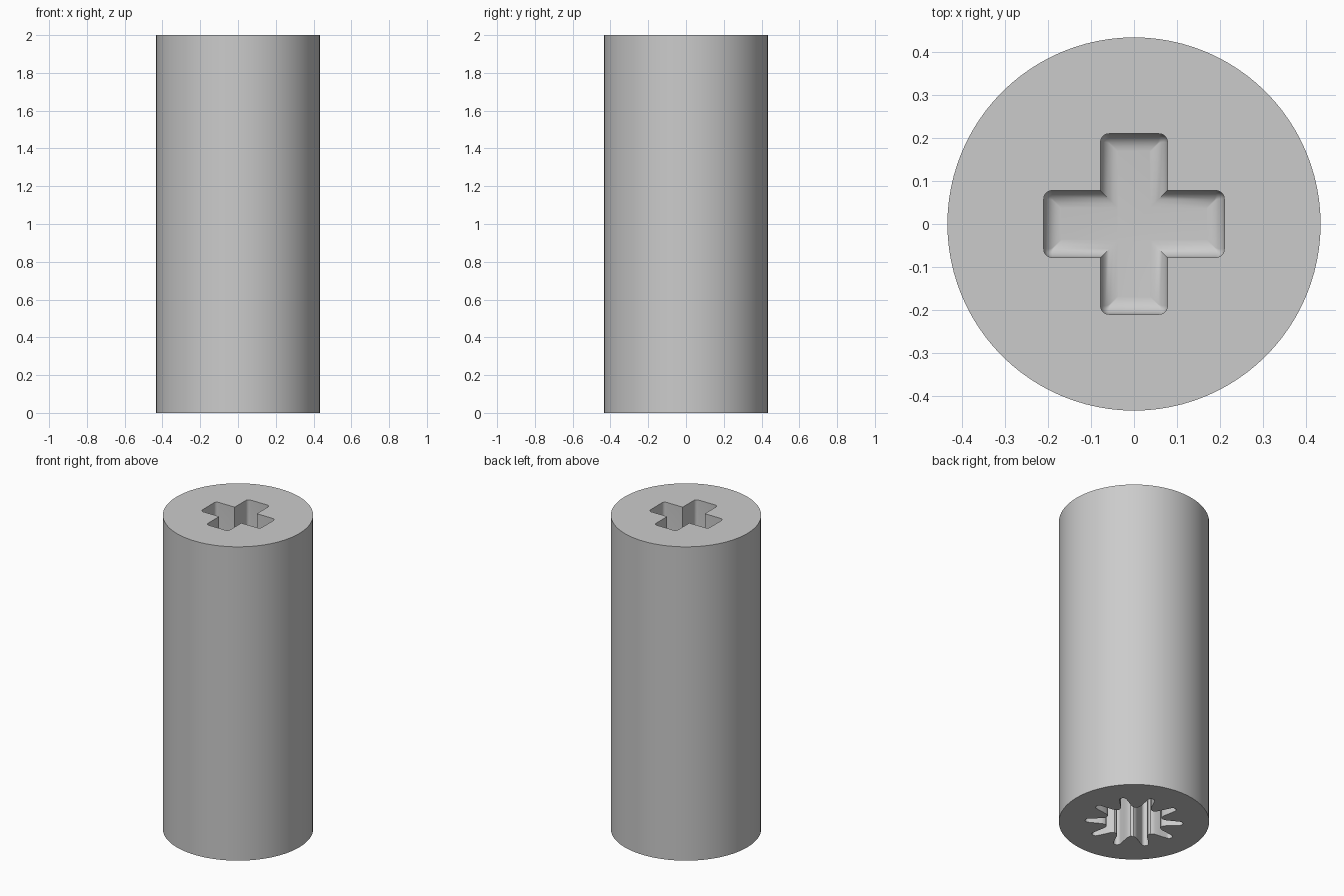
import bpy
import bmesh
from math import cos, sin, pi, radians

if "Cube" in bpy.data.objects:
    bpy.data.objects.remove(bpy.data.objects["Cube"], do_unlink=True)

RADIUS, HEIGHT = 0.434, 2.0

grey = bpy.data.materials.new("plain grey")
grey.use_nodes = True
grey.diffuse_color = (0.6, 0.6, 0.6, 1)
grey.node_tree.nodes["Principled BSDF"].inputs["Base Color"].default_value = (0.6, 0.6, 0.6, 1)


def loft(name, rings):
    """Closed solid through a stack of (outline, z), lowest first."""
    bm = bmesh.new()
    loops = [[bm.verts.new((x, y, z)) for x, y in outline] for outline, z in rings]
    for low, high in zip(loops, loops[1:]):
        for i in range(len(low)):
            j = (i + 1) % len(low)
            bm.faces.new((low[i], low[j], high[j], high[i]))
    bm.faces.new(loops[0][::-1])
    bm.faces.new(loops[-1])
    bmesh.ops.recalc_face_normals(bm, faces=bm.faces)
    mesh = bpy.data.meshes.new(name)
    bm.to_mesh(mesh)
    bm.free()
    mesh.materials.append(grey)
    obj = bpy.data.objects.new(name, mesh)
    bpy.context.collection.objects.link(obj)
    return obj


def around(points, count):
    """Repeat a run of points about the axis."""
    out = []
    for k in range(count):
        c, s = cos(2 * pi * k / count), sin(2 * pi * k / count)
        out += [(x * c - y * s, x * s + y * c) for x, y in points]
    return out


def cross(inset):
    """Plus outline with rounded outer corners and sharp inner ones."""
    reach, half = 0.21 - inset, 0.078 - inset
    r = max(0.02 - inset, 0.002)
    arm = [(half, -half)]
    for side, start in ((-1, -90), (1, 0)):
        for i in range(6):
            a = radians(start + 18 * i)
            arm.append((reach - r + r * cos(a), side * (half - r) + r * sin(a)))
    return around(arm, 4)


def spline():
    """Ten tapered, round-ended grooves around a central bore."""
    flank = [(0.160, 0.044), (0.172, 0.036), (0.185, 0.031), (0.220, 0.027), (0.262, 0.021)]
    tip = [(0.262 + 0.021 * cos(a), 0.021 * sin(a))
           for a in (radians(d) for d in range(-72, 73, 18))]
    return around([(x, -y) for x, y in flank] + tip + flank[::-1], 10)


# Cylindrical body
circle = [(RADIUS * cos(2 * pi * i / 96), RADIUS * sin(2 * pi * i / 96)) for i in range(96)]
body = loft("cylinder_body", [(circle, 0), (circle, HEIGHT)])

# Cross socket with a filleted floor, and the splined socket below
floor, fillet = HEIGHT - 0.4, 0.04
stack = []
for i in range(7):
    a = radians(15 * i)
    stack.append((cross(fillet * (1 - sin(a))), floor + fillet * (1 - cos(a))))
stack.append((cross(0), HEIGHT + 0.1))
cutters = [loft("cross_socket_cutter", stack),
           loft("spline_socket_cutter", [(spline(), -0.1), (spline(), 0.5)])]

# Cut both sockets
bpy.context.view_layer.objects.active = body
for cutter in cutters:
    cutter.hide_render = True
    cut = body.modifiers.new(cutter.name, "BOOLEAN")
    cut.operation, cut.solver, cut.object = "DIFFERENCE", "EXACT", cutter
    bpy.ops.object.modifier_apply(modifier=cut.name)
    bpy.data.objects.remove(cutter, do_unlink=True)

bpy.ops.object.select_all(action="DESELECT")
body.select_set(True)
bpy.ops.object.shade_smooth_by_angle(angle=radians(35))
